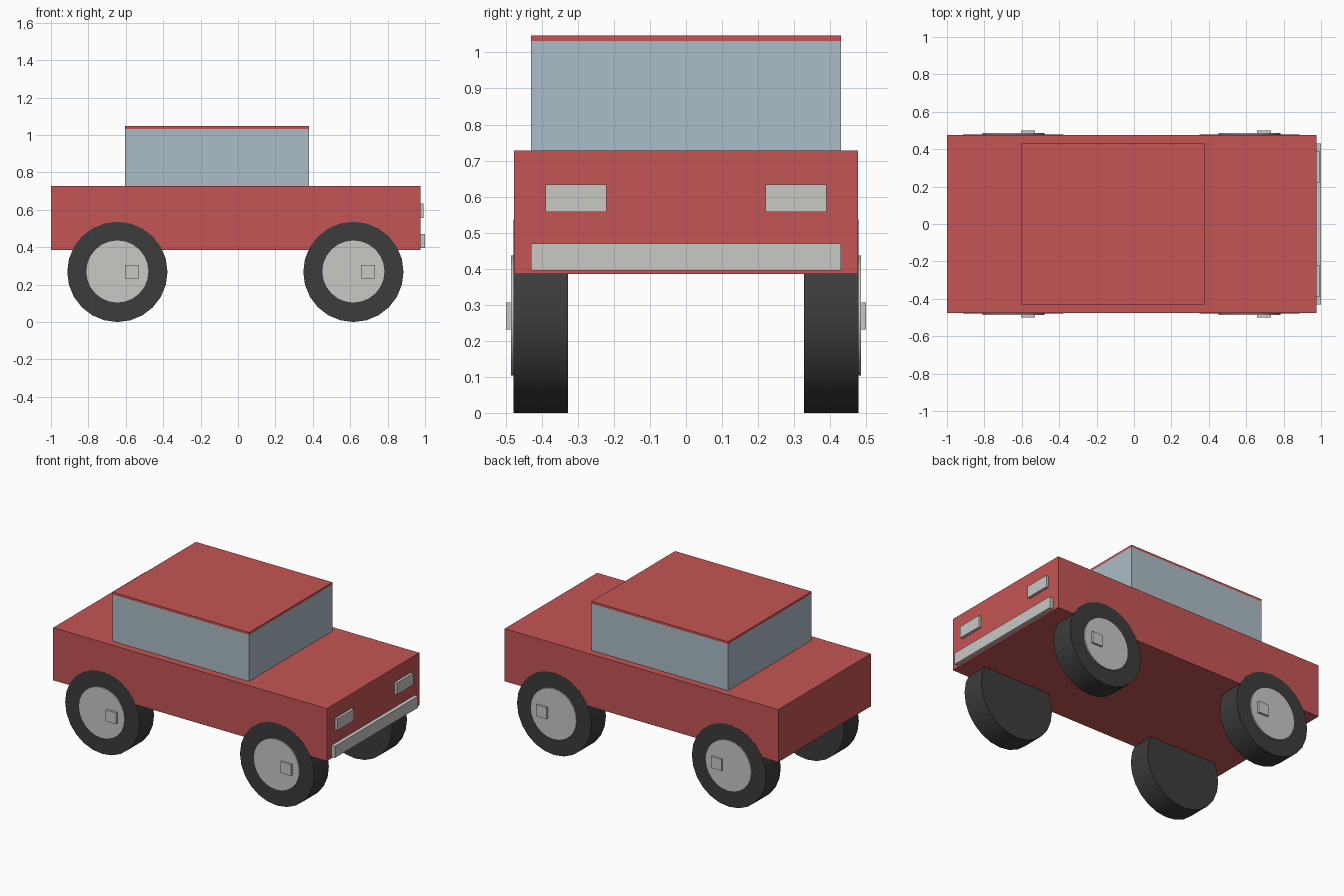
import bpy, math

if "Cube" in bpy.data.objects:
    bpy.data.objects.remove(bpy.data.objects["Cube"])


def material(name, rgb):
    m = bpy.data.materials.new(name)
    m.diffuse_color = (*rgb, 1)
    m.use_nodes = True
    m.node_tree.nodes["Principled BSDF"].inputs["Base Color"].default_value = m.diffuse_color
    return m


red = material("red paint", (0.56, 0.09, 0.09))
glass = material("pale blue glass", (0.41, 0.51, 0.57))
metal = material("light grey metal", (0.58, 0.58, 0.56))
rubber = material("black rubber", (0.045, 0.045, 0.045))


def box(name, lo, hi, mat):
    """Axis-aligned box between two corners."""
    bpy.ops.mesh.primitive_cube_add(size=1, location=[(a + b) / 2 for a, b in zip(lo, hi)])
    o = bpy.context.object
    o.name = name
    o.scale = [b - a for a, b in zip(lo, hi)]
    bpy.ops.object.transform_apply(location=False, rotation=False, scale=True)
    o.data.materials.append(mat)


def disc(name, x, z, y0, y1, radius, mat):
    """Cylinder along y."""
    bpy.ops.mesh.primitive_cylinder_add(
        vertices=24, radius=radius, depth=abs(y1 - y0),
        location=(x, (y0 + y1) / 2, z), rotation=(math.pi / 2, 0, 0))
    o = bpy.context.object
    o.name = name
    o.data.materials.append(mat)
    bpy.ops.object.shade_smooth_by_angle(angle=math.radians(35))


# Body, cabin and roof
box("body", (-1, -0.477, 0.385), (0.975, 0.477, 0.728), red)
box("cabin_windows", (-0.605, -0.43, 0.728), (0.38, 0.43, 1.032), glass)
box("roof", (-0.605, -0.43, 1.032), (0.38, 0.43, 1.047), red)

# Bumper and headlights
box("front_bumper", (0.975, -0.43, 0.395), (1.0, 0.43, 0.47), metal)
for side, y in (("right", -0.305), ("left", 0.305)):
    box(side + "_headlight", (0.975, y - 0.085, 0.557), (0.992, y + 0.085, 0.633), metal)

# Wheels with hubcaps and square valve blocks
for end, x in (("rear", -0.645), ("front", 0.617)):
    for side, s in (("right", -1), ("left", 1)):
        name = f"{end}_{side}"
        disc(name + "_tyre", x, 0.268, s * 0.327, s * 0.478, 0.268, rubber)
        disc(name + "_hubcap", x, 0.27, s * 0.46, s * 0.486, 0.166, metal)
        y0, y1 = sorted((s * 0.48, s * 0.5))
        box(name + "_hub_block", (x + 0.04, y0, 0.232), (x + 0.115, y1, 0.306), metal)
